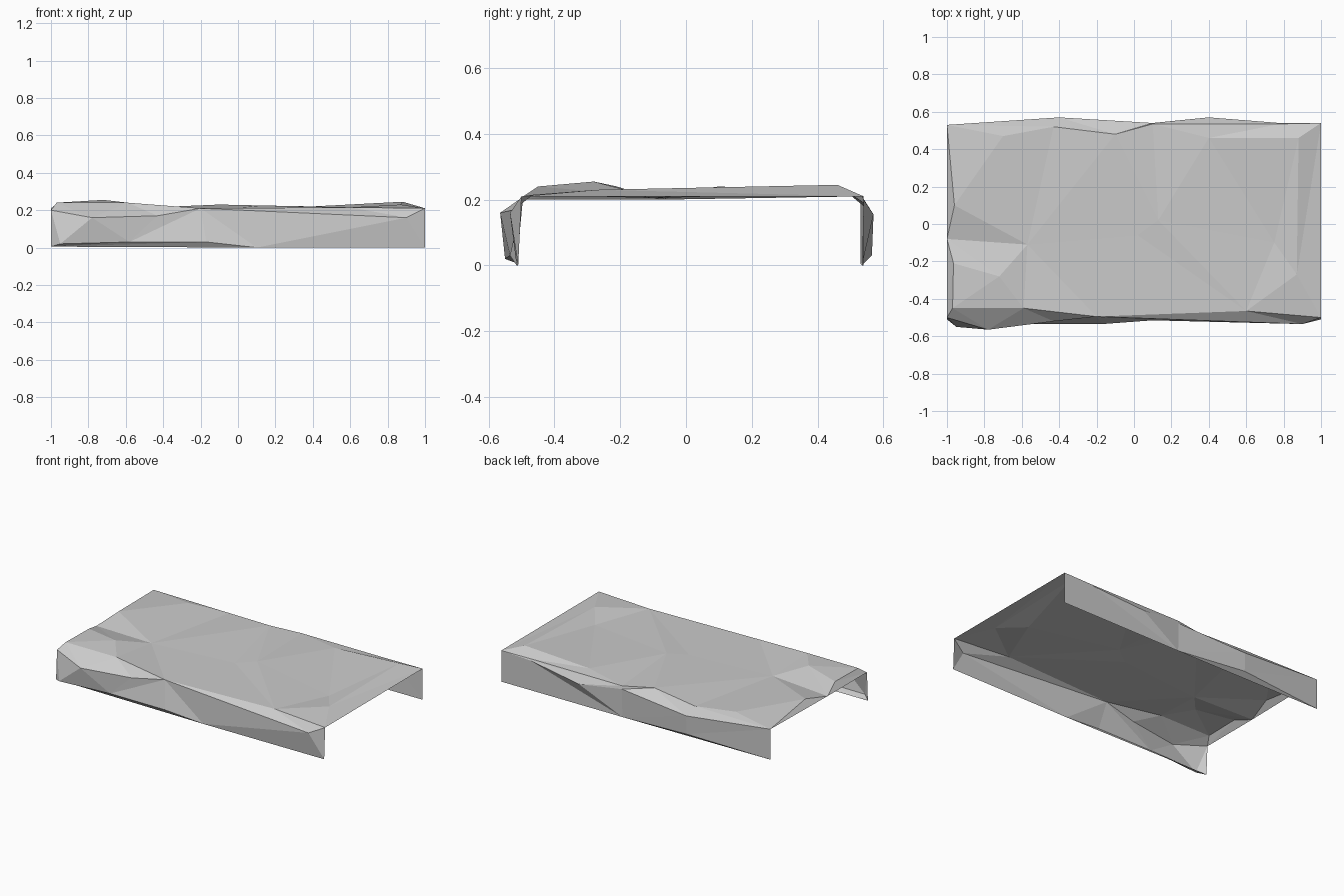
import bpy
import bmesh
from mathutils import Vector
from mathutils.geometry import delaunay_2d_cdt

default_cube = bpy.data.objects.get("Cube")
if default_cube:
    bpy.data.objects.remove(default_cube, do_unlink=True)

# One plain grey sheet metal colour
grey = bpy.data.materials.new("sheet_grey")
grey.use_nodes = True
colour = (0.6, 0.6, 0.6, 1)
grey.diffuse_color = colour
grey.node_tree.nodes["Principled BSDF"].inputs["Base Color"].default_value = colour


def make_object(name, points, faces):
    """Create a flat shaded mesh object from points and index triples."""
    mesh = bpy.data.meshes.new(name)
    mesh.from_pydata(points, [], faces)
    mesh.materials.append(grey)
    bm = bmesh.new()
    bm.from_mesh(mesh)
    bmesh.ops.remove_doubles(bm, verts=bm.verts, dist=0.0001)
    bmesh.ops.dissolve_degenerate(bm, edges=bm.edges, dist=0.0001)
    bm.to_mesh(mesh)
    bm.free()
    obj = bpy.data.objects.new(name, mesh)
    bpy.context.scene.collection.objects.link(obj)
    return obj


def stitch(lower, upper, start, faces, flip):
    """Triangulate between two rails that both run from low x to high x."""
    i = j = 0
    offset = start + len(lower)
    while i < len(lower) - 1 or j < len(upper) - 1:
        step_lower = j == len(upper) - 1 or (
            i < len(lower) - 1 and lower[i + 1][0] <= upper[j + 1][0])
        if step_lower:
            face = (start + i, start + i + 1, offset + j)
            i += 1
        else:
            face = (start + i, offset + j + 1, offset + j)
            j += 1
        faces.append(face[::-1] if flip else face)


def make_flap(name, rails, flip):
    """Join a stack of rails, hem first and fold last, into a crumpled flap."""
    points, faces = [], []
    for lower, upper in zip(rails, rails[1:]):
        stitch(lower, upper, len(points), faces, flip)
        points += lower + upper
    return make_object(name, points, faces)


# Front flap rails: hem, creased lower line, bulging line, top fold
front_hem = [(-1, -.51, .005), (.1, -.515, 0), (1, -.51, 0)]
front_crease = [(-1, -.51, .005), (-.95, -.55, .02), (-.58, -.535, .03),
                (-.17, -.535, .03), (.1, -.515, 0), (1, -.51, 0)]
front_bulge = [(-1, -.5, .2), (-.78, -.565, .16), (-.43, -.52, .17),
               (-.2, -.495, .21), (.9, -.535, .16), (1, -.5, .21)]
front_fold = [(-1, -.5, .2), (-.97, -.45, .24), (-.59, -.45, .24),
              (-.2, -.495, .21), (.6, -.465, .215), (1, -.5, .21)]
make_flap("front_flap", [front_hem, front_crease, front_bulge, front_fold], False)

# Back flap rails
back_hem = [(-1, .53, .005), (.1, .535, 0), (1, .54, 0)]
back_crease = [(-1, .53, .005), (-.4, .565, .03), (.1, .535, 0), (1, .54, 0)]
back_bulge = [(-1, .53, .21), (-.4, .57, .155), (.1, .54, .19),
              (.4, .57, .155), (.78, .54, .2), (1, .54, .21)]
back_fold = [(-1, .53, .21), (-.43, .52, .21), (-.1, .48, .23),
             (.1, .535, .21), (.78, .535, .21), (1, .54, .21)]
make_flap("back_flap", [back_hem, back_crease, back_bulge, back_fold], True)

# Top sheet: dents and bumps inside the outline of the two folds
left_edge = [(-1, -.08, .2)]
dents = [(-.96, .1, .24), (-.965, -.21, .24), (-.72, -.28, .255),
         (-.57, -.11, .21), (.13, .02, .225), (.02, -.06, .215),
         (.75, -.1, .205), (.87, -.27, .23), (.88, .46, .245),
         (.4, .46, .22), (-.7, .47, .225)]
outline = front_fold + back_fold[::-1] + left_edge
points = outline + dents
count = len(outline)
border = [(k, (k + 1) % count) for k in range(count)]
# Ridge joining the two tall bumps near the right end
ridge = [(count + dents.index((.87, -.27, .23)), count + dents.index((.88, .46, .245)))]
flat = [Vector((x, y)) for x, y, z in points]
result = delaunay_2d_cdt(flat, border + ridge, [], 1, 0.00001)
heights = [points[source[0]][2] for source in result[3]]
sheet = [(p.x, p.y, z) for p, z in zip(result[0], heights)]
make_object("top_sheet", sheet, [tuple(face) for face in result[2]])
